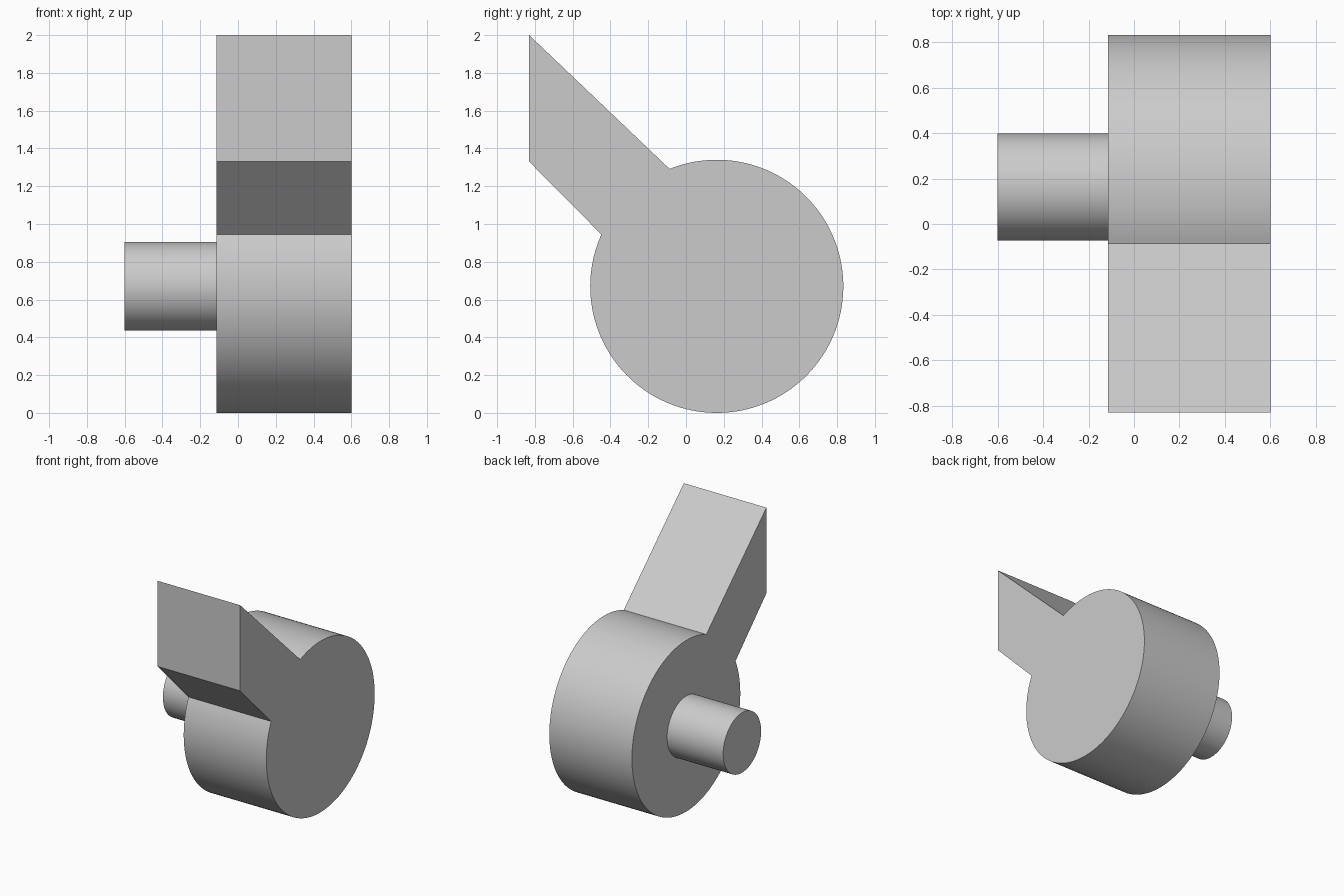
import bpy
import bmesh
from math import cos, sin, radians, pi

cube = bpy.data.objects.get("Cube")
if cube:
    bpy.data.objects.remove(cube, do_unlink=True)

GREY = (0.6, 0.6, 0.6, 1.0)
grey = bpy.data.materials.new("plain grey")
grey.use_nodes = True
grey.diffuse_color = GREY
grey.node_tree.nodes["Principled BSDF"].inputs["Base Color"].default_value = GREY

AXIS_Y, AXIS_Z = 0.163, 0.67     # shared axis of drum and shaft
X_LEFT, X_FACE, X_END = 0.6, -0.115, -0.6


def arc(radius, start, end, steps):
    """Points (y, z) on an arc about the shared axis, angles in degrees."""
    angles = [radians(start + (end - start) * i / steps) for i in range(steps + 1)]
    return [(AXIS_Y + radius * cos(a), AXIS_Z + radius * sin(a)) for a in angles]


def extrude_profile(name, profile, x0, x1):
    """Solid made by sweeping a y-z outline from x0 to x1."""
    bm = bmesh.new()
    face = bm.faces.new([bm.verts.new((x0, y, z)) for y, z in profile])
    swept = bmesh.ops.extrude_face_region(bm, geom=[face], use_keep_orig=True)
    verts = [g for g in swept["geom"] if isinstance(g, bmesh.types.BMVert)]
    bmesh.ops.translate(bm, verts=verts, vec=(x1 - x0, 0, 0))
    bmesh.ops.recalc_face_normals(bm, faces=bm.faces)
    mesh = bpy.data.meshes.new(name)
    bm.to_mesh(mesh)
    bm.free()
    mesh.materials.append(grey)
    obj = bpy.data.objects.new(name, mesh)
    bpy.context.collection.objects.link(obj)
    bpy.ops.object.select_all(action="DESELECT")
    obj.select_set(True)
    bpy.context.view_layer.objects.active = obj
    bpy.ops.object.shade_smooth_by_angle(angle=pi / 9)
    return obj


# Round drum with the slanted arm rising to the front, as one outline
arm_tip = [(-0.83, 2.0), (-0.83, 1.33)]
drum = arc(0.67, 155.8, 360 + 111.9, 120)
extrude_profile("drum_with_arm", arm_tip + drum, X_FACE, X_LEFT)

# Short shaft on the drum's right face
extrude_profile("shaft", arc(0.235, 0, 360, 72)[:-1], X_END, X_FACE)
